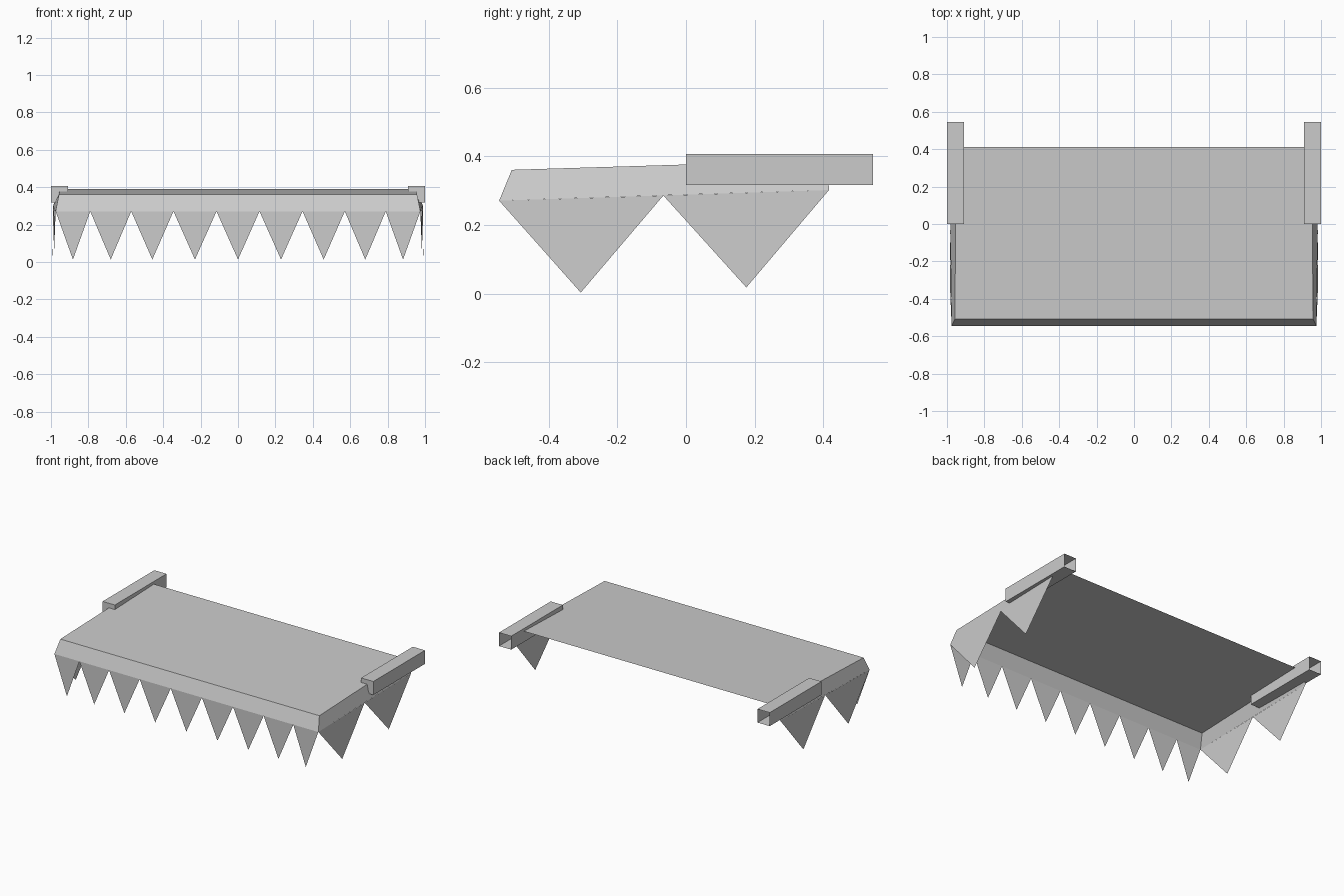
import bpy
import bmesh

cube = bpy.data.objects.get("Cube")
if cube:
    bpy.data.objects.remove(cube, do_unlink=True)

grey = bpy.data.materials.new("plain grey")
grey.use_nodes = True
colour = (0.6, 0.6, 0.6, 1)
grey.diffuse_color = colour
grey.node_tree.nodes["Principled BSDF"].inputs["Base Color"].default_value = colour


def add_object(name, bm):
    mesh = bpy.data.meshes.new(name)
    bm.to_mesh(mesh)
    bm.free()
    mesh.materials.append(grey)
    obj = bpy.data.objects.new(name, mesh)
    bpy.context.collection.objects.link(obj)
    return obj


def sheet(name, polygons):
    """Thin surface made of flat polygons."""
    bm = bmesh.new()
    for points in polygons:
        bm.faces.new([bm.verts.new(p) for p in points])
    bmesh.ops.remove_doubles(bm, verts=bm.verts, dist=0.0001)
    return add_object(name, bm)


def corners(side):
    """Upper and lower corners of the canopy rim, front then back."""
    return ((side * 0.957, -0.508, 0.361), (side * 0.952, 0.412, 0.389),
            (side * 0.975, -0.545, 0.271), (side * 0.988, 0.417, 0.302))


# Canopy sheet with sloping lips on three sides, open at the back
lf, lb, lf_low, lb_low = corners(1)
rf, rb, rf_low, rb_low = corners(-1)
sheet("canopy", [
    (rf, lf, lb, rb),
    (rf_low, lf_low, lf, rf),
    (lf_low, lb_low, lb, lf),
    (rb_low, rf_low, rf, rb),
])

# Pointed front valance
half_valleys = [0.115, 0.345, 0.571, 0.79, 0.975]
valleys = [-x for x in reversed(half_valleys)] + half_valleys
front = -0.545
sheet("front_valance", [
    ((a, front, 0.271), ((a + b) / 2, front, 0.013), (b, front, 0.271))
    for a, b in zip(valleys, valleys[1:])])

# Two large points along each side
for name, s in (("left", 1), ("right", -1)):
    f_low, b_low = corners(s)[2:]
    valley = (s * 0.982, -0.066, 0.286)
    sheet(name + "_valance", [
        (f_low, (s * 0.985, -0.307, 0.003), valley),
        (valley, (s * 0.991, 0.176, 0.018), b_low),
    ])

    # Hollow support arm, open at the back end
    bm = bmesh.new()
    bmesh.ops.create_cube(bm, size=1)
    bmesh.ops.scale(bm, verts=bm.verts, vec=(0.09, 0.545, 0.09))
    bmesh.ops.translate(bm, verts=bm.verts, vec=(s * 0.955, 0.2725, 0.362))
    back = [f for f in bm.faces if f.normal.y > 0.9]
    bmesh.ops.delete(bm, geom=back, context="FACES_ONLY")
    add_object(name + "_support_arm", bm)
